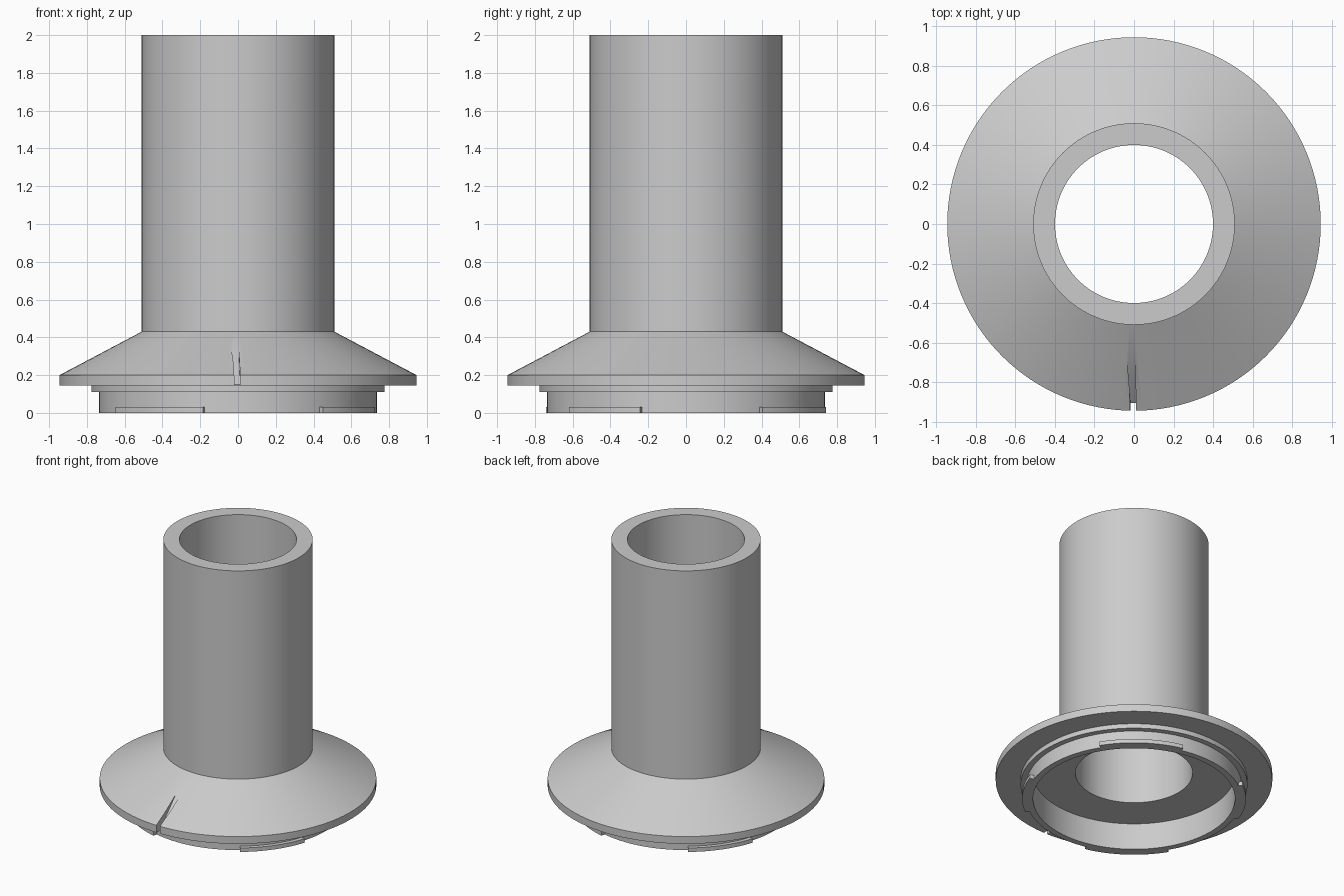
import bpy, bmesh, math

if "Cube" in bpy.data.objects:
    bpy.data.objects.remove(bpy.data.objects["Cube"])

grey = bpy.data.materials.new("light_grey")
grey.diffuse_color = (0.6, 0.6, 0.6, 1)
grey.use_nodes = True
grey.node_tree.nodes["Principled BSDF"].inputs["Base Color"].default_value = grey.diffuse_color


def finish(bm, name):
    bmesh.ops.recalc_face_normals(bm, faces=bm.faces)
    mesh = bpy.data.meshes.new(name)
    bm.to_mesh(mesh)
    bm.free()
    obj = bpy.data.objects.new(name, mesh)
    bpy.context.collection.objects.link(obj)
    mesh.materials.append(grey)
    return obj


def smooth(obj):
    bpy.ops.object.select_all(action='DESELECT')
    obj.select_set(True)
    bpy.context.view_layer.objects.active = obj
    bpy.ops.object.shade_smooth_by_angle(angle=math.radians(25))


def sweep(name, profile, start=0, end=360, steps=128):
    """Sweep a closed (radius, z) profile around the z axis."""
    bm = bmesh.new()
    closed = end - start == 360
    rings = []
    for i in range(steps if closed else steps + 1):
        a = math.radians(start + (end - start) * i / steps)
        rings.append([bm.verts.new((r * math.cos(a), r * math.sin(a), z)) for r, z in profile])
    n = len(profile)
    for i in range(steps):
        p, q = rings[i], rings[(i + 1) % len(rings)]
        for j in range(n):
            k = (j + 1) % n
            bm.faces.new((p[j], q[j], q[k], p[k]))
    if not closed:
        bm.faces.new(rings[0])
        bm.faces.new(rings[-1])
    return finish(bm, name)


# Hollow tube, sloping flange, step ring and open base collar
body = sweep("flanged_tube", [
    (0.40, 2.0), (0.51, 2.0), (0.51, 0.43), (0.945, 0.20), (0.945, 0.145),
    (0.775, 0.145), (0.775, 0.11), (0.735, 0.11), (0.735, 0.0),
    (0.69, 0.0), (0.69, 0.20), (0.40, 0.20)])

# Tapered, slightly skewed index slot at the front of the flange
bm = bmesh.new()
outline = [(-0.905, 0.12), (-0.905, 0.15), (-0.69, 0.335), (-0.69, 0.5), (-1.1, 0.5), (-1.1, 0.12)]
sides = []
for side in (-1, 1):
    ring = []
    for y, z in outline:
        t = min(max((y + 0.93) / 0.24, 0), 1)
        ring.append(bm.verts.new((-0.002 - 0.013 * t + side * (0.014 + 0.005 * t), y, z)))
    sides.append(ring)
for j in range(6):
    k = (j + 1) % 6
    a, b, c, d = sides[0][j], sides[0][k], sides[1][k], sides[1][j]
    bm.faces.new((a, b, c, d))
for ring in sides:
    bm.faces.new(ring)
bmesh.ops.triangulate(bm, faces=[f for f in bm.faces if len(f.verts) > 4])
cutter = finish(bm, "slot_cutter")
cutter.hide_render = True
cutter.hide_set(True)
mod = body.modifiers.new("slot", 'BOOLEAN')
mod.operation = 'DIFFERENCE'
mod.solver = 'EXACT'
mod.object = cutter
bpy.context.view_layer.objects.active = body
bpy.ops.object.modifier_apply(modifier=mod.name)
bpy.data.objects.remove(cutter)
smooth(body)

# Locking tabs around the bottom of the collar: two long, two short
for n, (a, b) in enumerate([(32, 76), (126, 161.5)]):
    for turn in (0, 180):
        tab = sweep(f"locking_tab_{n * 2 + turn // 180 + 1}",
                    [(0.733, 0), (0.765, 0), (0.765, 0.03), (0.733, 0.03)], a + turn, b + turn, 16)
        smooth(tab)
